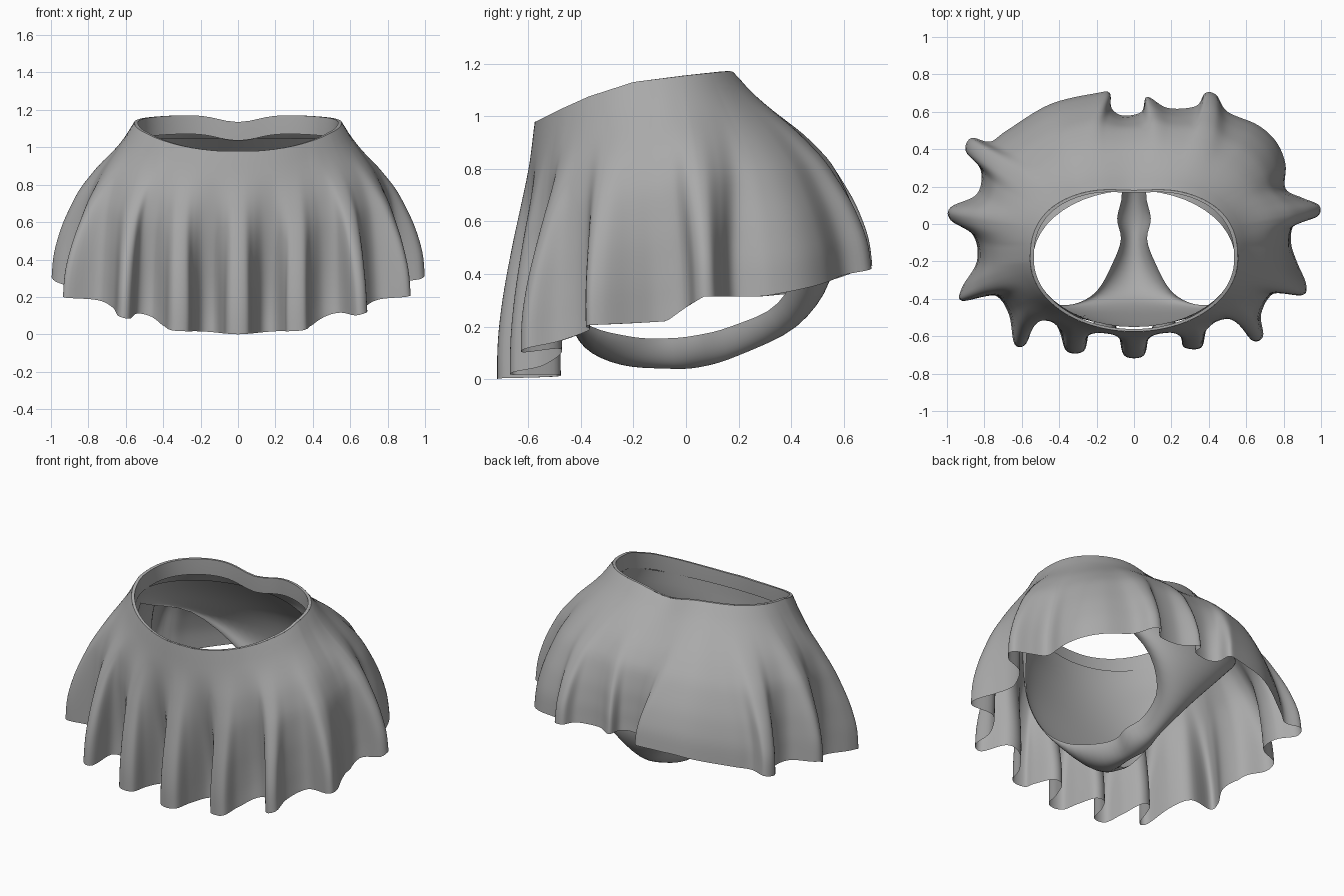
import bpy, math
from mathutils import Vector

if "Cube" in bpy.data.objects:
    bpy.data.objects.remove(bpy.data.objects["Cube"])

cloth = bpy.data.materials.new("grey_cloth")
cloth.diffuse_color = (0.4, 0.4, 0.4, 1)
cloth.use_nodes = True
cloth.node_tree.nodes["Principled BSDF"].inputs["Base Color"].default_value = cloth.diffuse_color


def interp(table, v):
    """Piecewise linear lookup in a list of (key, value)."""
    if v <= table[0][0]:
        return table[0][1]
    for (a, fa), (b, fb) in zip(table, table[1:]):
        if v <= b:
            return fa + (fb - fa) * (v - a) / (b - a)
    return table[-1][1]


def catmull(p0, p1, p2, p3, t):
    return 0.5 * (2 * p1 + (p2 - p0) * t + (2 * p0 - 5 * p1 + 4 * p2 - p3) * t * t
                  + (3 * p1 - p0 - 3 * p2 + p3) * t ** 3)


def smoothstep(a, b, v):
    v = min(max((v - a) / (b - a), 0), 1)
    return v * v * (3 - 2 * v)


def sheet(name, rows, closed, angle=50):
    """Skin a grid of points; closed joins the row ends."""
    n = len(rows[0])
    faces = []
    for r in range(len(rows) - 1):
        for c in range(n if closed else n - 1):
            d = (c + 1) % n
            faces.append((r * n + c, (r + 1) * n + c, (r + 1) * n + d, r * n + d))
    me = bpy.data.meshes.new(name)
    me.from_pydata([p for row in rows for p in row], [], faces)
    me.materials.append(cloth)
    ob = bpy.data.objects.new(name, me)
    bpy.context.collection.objects.link(ob)
    bpy.ops.object.select_all(action='DESELECT')
    ob.select_set(True)
    bpy.context.view_layer.objects.active = ob
    bpy.ops.object.shade_smooth_by_angle(angle=math.radians(angle))
    return ob


# Waist opening: round in front, flatter behind, rising to the back
WAIST_Z = [(-.57, .98), (-.47, 1.03), (-.37, 1.075), (-.2, 1.13), (0, 1.155), (.19, 1.175)]


def waist(a, inset=0.0, drop=0.0):
    c, s = math.cos(a), math.sin(a)
    e = 0.8 if s > 0 else 1.0
    x = .555 * math.copysign(abs(c) ** e, c)
    y = -.19 + .385 * math.copysign(abs(s) ** e, s)
    z = interp(WAIST_Z, y)
    if s > 0:
        dip = math.exp(-(x / .15) ** 2)
        y -= .015 * dip
        z -= .04 * dip
    k = 1 - inset
    return Vector((x * k, -.19 + (y + .19) * k, z - drop))


# Hem outline with its folds, counter-clockwise from the front centre
HEM = [(-.05, -.705), (.05, -.705), (.08, -.6), (.13, -.49), (.2, -.49), (.25, -.6),
       (.27, -.66), (.36, -.66), (.39, -.56), (.46, -.48), (.55, -.49), (.63, -.62),
       (.69, -.6), (.68, -.48), (.75, -.37), (.9, -.38), (.92, -.32), (.87, -.2),
       (.84, -.1), (.86, .0), (.98, .04), (.99, .1), (.9, .14), (.81, .19),
       (.81, .32), (.76, .44), (.66, .53), (.5, .6), (.44, .69), (.38, .7),
       (.33, .63), (.18, .62), (.07, .68), (.04, .6), (-.06, .58), (-.12, .62),
       (-.13, .7), (-.2, .7), (-.45, .64), (-.68, .5), (-.77, .44), (-.87, .46),
       (-.9, .39), (-.82, .29), (-.84, .16), (-.98, .09), (-.98, .02), (-.86, -.06),
       (-.84, -.2), (-.92, -.34), (-.92, -.41), (-.75, -.38), (-.67, -.48), (-.64, -.64),
       (-.58, -.64), (-.54, -.5), (-.46, -.48), (-.4, -.57), (-.36, -.68), (-.27, -.68),
       (-.24, -.58), (-.19, -.49), (-.12, -.49), (-.08, -.6)]
# Hem height by degrees away from the front centre
HEM_Z = [(0, 0), (27, .02), (36, .05), (47, .11), (68, .205), (85, .22), (94, .315),
         (110, .315), (130, .37), (150, .42), (180, .44)]
SUB = 6
pts = [Vector(p) for p in HEM]
m = len(pts)
hem = [catmull(pts[i - 1], pts[i], pts[(i + 1) % m], pts[(i + 2) % m], k / SUB)
       for i in range(m) for k in range(SUB)]
n = len(hem)

# Unfolded hem: the outline averaged twice, pushed slightly outward
base = hem
for _ in range(2):
    R = 4 * SUB
    base = [sum((base[(i + k) % n] for k in range(-R, R + 1)), Vector((0, 0))) / (2 * R + 1)
            for i in range(n)]
base = [b * 1.06 for b in base]

# Skirt: flares from waist to hem, fuller at sides and back, while the folds grow in
FLARE = [(0, 0), (.06, .04), (.11, .09), (.18, .19), (.3, .4), (.45, .6), (.67, .79), (.85, .92), (1, 1)]
ROWS = 26
skirt_rows = []
for r in range(ROWS + 1):
    t = r / ROWS
    f = (interp(FLARE, t - .03) + interp(FLARE, t) + interp(FLARE, t + .03)) / 3 if 0 < r < ROWS else t
    w = smoothstep(.12, .95, t)
    row = []
    for h, b in zip(hem, base):
        top = waist(math.atan2((b.y + .19) / .38, b.x / .555))
        deg = math.degrees(abs(math.atan2(h.x, -h.y)))
        turn = math.degrees(abs(math.atan2(b.x, -b.y)))
        bulge = interp([(0, .015), (40, .02), (85, .06), (180, .075)], turn)
        p = top.to_2d().lerp(b, f) + (h - b) * w
        p += b.normalized() * bulge * math.sin(math.pi * t ** .8)
        row.append((p.x, p.y, top.z + (interp(HEM_Z, deg) - top.z) * t))
    skirt_rows.append(row)
sheet("skirt", skirt_rows, True, 70)

# Waistband: thin rim folded down inside the waist
ring = [2 * math.pi * i / 96 for i in range(96)]
sheet("waistband", [[waist(a, i, d) for a in ring]
                    for i, d in ((0, 0), (.035, 0), (.035, .05), (.03, .1))], True)

# Brief: rows run from front waist under the body to back waist
# (centre y, centre z, half width, edge y, edge z)
BRIEF = [(-.55, .9, .54, -.19, 1.04), (-.55, .8, .58, -.15, .93), (-.54, .65, .57, -.27, .72),
         (-.505, .45, .46, -.41, .45), (-.455, .25, .33, -.43, .28), (-.385, .12, .2, -.36, .2),
         (-.25, .055, .11, -.2, .16), (-.08, .04, .07, -.08, .155), (.05, .045, .09, .03, .165),
         (.2, .09, .065, .17, .2), (.42, .2, .12, .35, .29), (.545, .37, .28, .42, .48),
         (.55, .56, .5, .25, .74), (.45, .8, .58, -.15, .93), (.18, 1.05, .54, -.19, 1.04)]
rows5 = []
for i in range(len(BRIEF) - 1):
    quad = [Vector(BRIEF[min(max(i + k, 0), len(BRIEF) - 1)]) for k in (-1, 0, 1, 2)]
    rows5 += [catmull(*quad, k / 4) for k in range(4)]
rows5.append(Vector(BRIEF[-1]))
brief_rows = []
for yc, zc, hw, ye, ze in rows5:
    row = []
    for k in range(-12, 13):
        a = k / 12 * math.pi / 2
        row.append((hw * math.sin(a), ye + (yc - ye) * math.cos(a), ze + (zc - ze) * math.cos(a)))
    brief_rows.append(row)
sheet("brief", brief_rows, False, 60)
